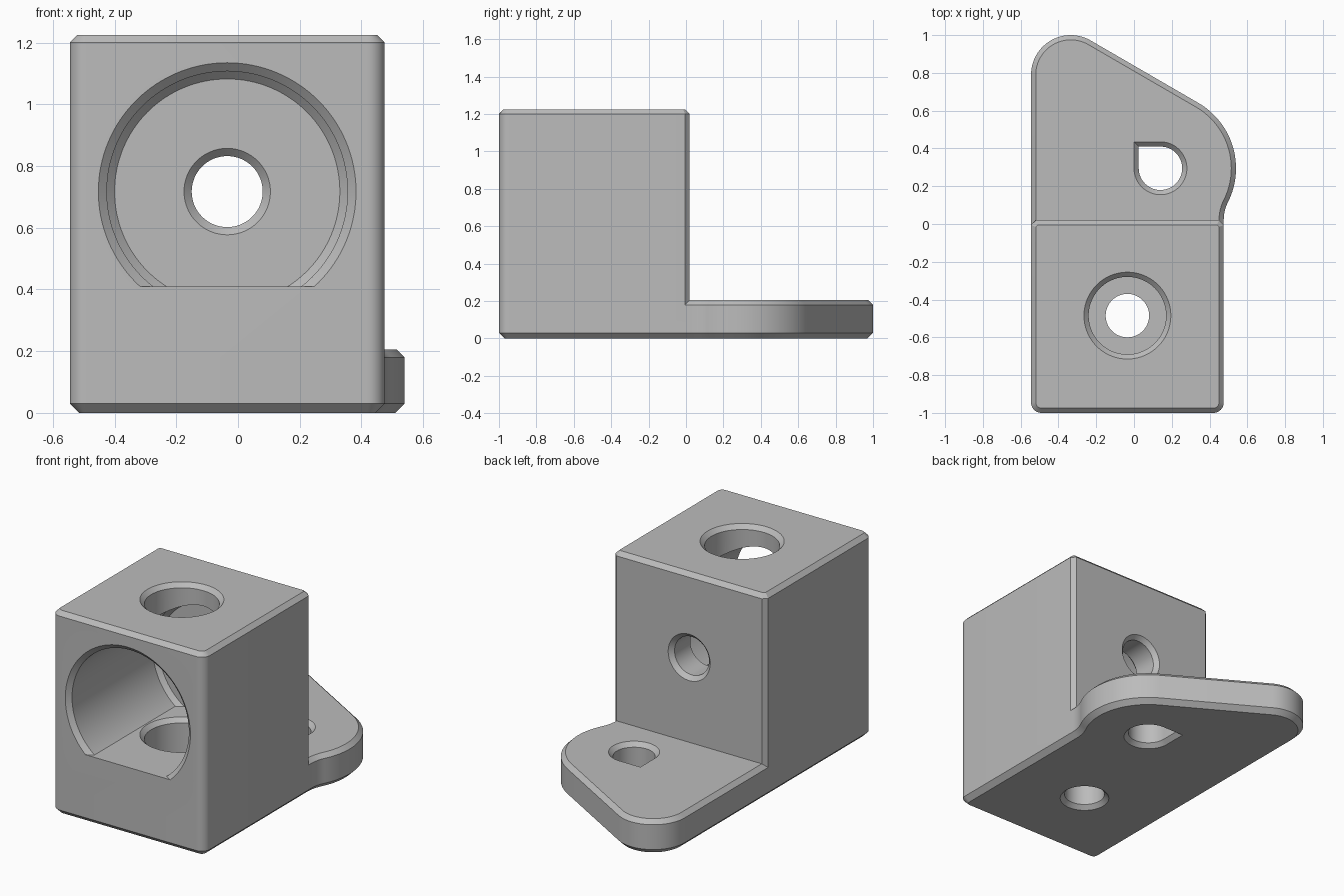
import bpy, bmesh, math
from mathutils import Vector, Matrix

if "Cube" in bpy.data.objects:
    bpy.data.objects.remove(bpy.data.objects["Cube"])

CH = 0.025              # chamfer size
L, R = -0.545, 0.475    # block sides
CX = -0.035             # hole axis x

grey = bpy.data.materials.new("plain grey")
grey.diffuse_color = (0.5, 0.5, 0.5, 1)
grey.use_nodes = True
grey.node_tree.nodes["Principled BSDF"].inputs["Base Color"].default_value = grey.diffuse_color


def arc(cx, cy, r, a0, a1, n):
    return [(cx + r * math.cos(math.radians(a0 + (a1 - a0) * i / n)),
             cy + r * math.sin(math.radians(a0 + (a1 - a0) * i / n))) for i in range(n + 1)]


def inset(pts, d):
    """Mitred inward offset of a counter-clockwise outline."""
    out = []
    for i, p in enumerate(pts):
        p = Vector(p)
        e1 = (p - Vector(pts[i - 1])).normalized()
        e2 = (Vector(pts[(i + 1) % len(pts)]) - p).normalized()
        n1, n2 = Vector((-e1.y, e1.x)), Vector((-e2.y, e2.x))
        out.append(p + (n1 + n2) * (d / (1 + n1.dot(n2))))
    return out


def finish(name, bm):
    bmesh.ops.recalc_face_normals(bm, faces=bm.faces[:])
    me = bpy.data.meshes.new(name)
    bm.to_mesh(me)
    bm.free()
    me.materials.append(grey)
    ob = bpy.data.objects.new(name, me)
    bpy.context.collection.objects.link(ob)
    return ob


def skin(rings):
    """Closed solid through stacked rings of equal length."""
    bm = bmesh.new()
    vs = [[bm.verts.new(p) for p in ring] for ring in rings]
    n = len(vs[0])
    for a, b in zip(vs, vs[1:]):
        for i in range(n):
            j = (i + 1) % n
            bm.faces.new((a[i], a[j], b[j], b[i]))
    bm.faces.new(vs[0][::-1])
    bm.faces.new(vs[-1])
    return bm


def loft(name, outline, layers):
    """layers: (inset, z)"""
    return finish(name, skin([[(x, y, z) for x, y in inset(outline, d)] for d, z in layers]))


def lathe(profile, n=96):
    """profile: (radius, height) about z"""
    return skin([[(r * math.cos(math.tau * i / n), r * math.sin(math.tau * i / n), z)
                  for i in range(n)] for r, z in profile])


def combine(target, tool, op):
    m = target.modifiers.new(op, 'BOOLEAN')
    m.object, m.operation, m.solver = tool, op, 'EXACT'
    bpy.context.view_layer.objects.active = target
    bpy.ops.object.modifier_apply(modifier=m.name)
    bpy.data.objects.remove(tool)


# Base plate with the mounting ear behind the block
r = 0.055
front = arc(L + r, -1 + r, r, 180, 270, 10) + arc(R - r, -1 + r, r, 270, 360, 10)
a = math.degrees(math.atan2(0.275, 0.549))
ear = (arc(0.689, 0.02, 0.214, 180, 180 - a, 12)
       + arc(0.14, 0.295, 0.4, -a, 60, 32)[1:]
       + arc(-0.335, 0.79, 0.21, 60, 180, 32))
bracket = loft("bracket", front + ear,
               [(0.03, 0), (0, 0.03), (0, 0.205 - CH), (CH, 0.205)])

# Tall block with chamfered top and rear edges
back = [(R, 0.02 - CH), (R - CH, 0.02), (L + CH, 0.02), (L, 0.02 - CH)]
block = loft("block", front + back, [(0, 0.1), (0, 1.225 - CH), (CH, 1.225)])
combine(bracket, block, 'UNION')

# Large front bore with a flat floor
bm = lathe([(0.445, 0.025), (0.39, -CH), (0.39, -0.795), (0.365, -0.82)], 128)
bm.transform(Matrix.Translation((CX, -1, 0.717)) @ Matrix.Rotation(math.radians(90), 4, 'X'))
bmesh.ops.bisect_plane(bm, geom=bm.verts[:] + bm.edges[:] + bm.faces[:],
                       plane_co=(0, 0, 0.41), plane_no=(0, 0, 1), clear_inner=True)
bmesh.ops.holes_fill(bm, edges=[e for e in bm.edges if e.is_boundary], sides=0)
combine(bracket, finish("front_bore", bm), 'DIFFERENCE')

# Vertical stepped hole through top and floor
bm = lathe([(0.255, 1.25), (0.205, 1.2), (0.205, 0.485), (0.255, 0.435), (0.205, 0.385),
            (0.205, 0.205), (0.115, 0.205), (0.115, CH), (0.165, -CH)])
bm.transform(Matrix.Translation((CX, -0.485, 0)))
combine(bracket, finish("vertical_hole", bm), 'DIFFERENCE')

# Rear hole, chamfered at both ends
bm = lathe([(0.165, 0.205), (0.115, 0.155), (0.115, 0.005), (0.165, -0.045)])
bm.transform(Matrix.Translation((CX, 0, 0.717)) @ Matrix.Rotation(math.radians(90), 4, 'X'))
combine(bracket, finish("rear_hole", bm), 'DIFFERENCE')

# Teardrop hole in the ear
q = 0.115
drop = arc(0.14, 0.295, q, 180, 450, 60) + [(0.14 - q, 0.295 + q)]
tear = loft("teardrop_hole", drop, [(-0.05, -CH), (0, CH), (0, 0.18), (-0.05, 0.23)])
combine(bracket, tear, 'DIFFERENCE')

bpy.ops.object.select_all(action='DESELECT')
bracket.select_set(True)
bpy.context.view_layer.objects.active = bracket
bpy.ops.object.shade_smooth_by_angle(angle=math.radians(25))
